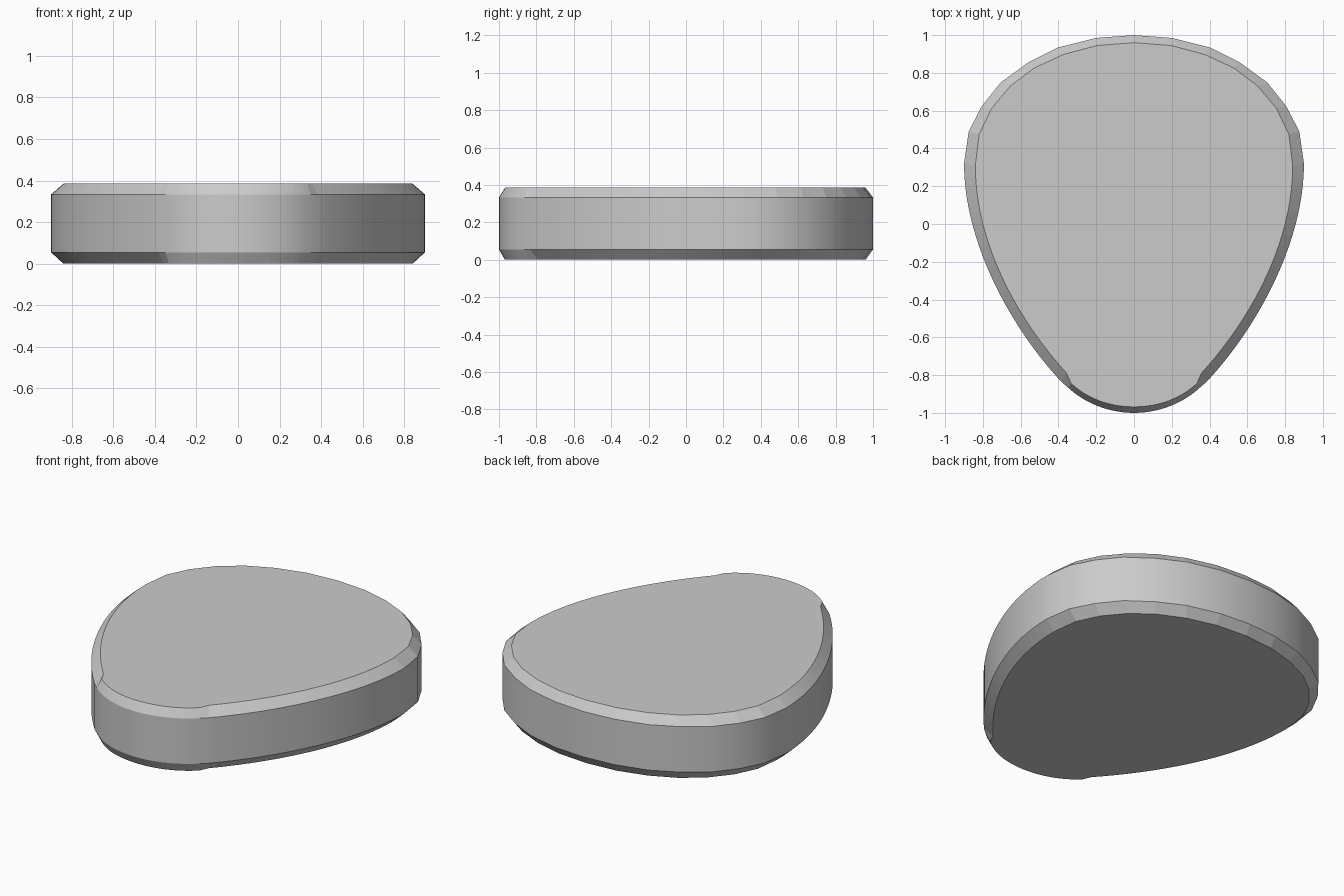
import bpy, bmesh, math

if "Cube" in bpy.data.objects:
    bpy.data.objects.remove(bpy.data.objects["Cube"])


def bezier(a, b, c, d, n):
    """Points along a cubic curve, without the start point."""
    pts = []
    for i in range(1, n + 1):
        t = i / n
        u = 1 - t
        pts.append(tuple(u**3 * a[k] + 3 * u * u * t * b[k] + 3 * u * t * t * c[k] + t**3 * d[k]
                         for k in (0, 1)))
    return pts


def outline(crown, side, corner, tip):
    """Right half from crown to tip, mirrored into a closed loop."""
    half = list(crown)
    half += bezier(crown[-1], *side, 20)
    half.append(corner)
    half += bezier(corner, *tip, 12)
    return half + [(-x, y) for x, y in half[-2:0:-1]]


# Wide outline of the wall, and the inset outline of the flat faces
outer = outline(
    [(0, 1), (0.2, 0.985), (0.4, 0.935), (0.56, 0.855), (0.705, 0.75),
     (0.805, 0.625), (0.875, 0.49), (0.9, 0.32)],
    [(0.9, -0.09), (0.66, -0.54), (0.385, -0.835)],
    (0.35, -0.865), [(0.26, -0.95), (0.13, -1), (0, -1)])
inner = outline(
    [(0, 0.96), (0.195, 0.945), (0.375, 0.897), (0.53, 0.825), (0.655, 0.73),
     (0.755, 0.61), (0.82, 0.475), (0.84, 0.31)],
    [(0.84, -0.1), (0.62, -0.5), (0.357, -0.79)],
    (0.332, -0.845), [(0.245, -0.925), (0.13, -0.968), (0, -0.968)])

# Chamfered slab: four stacked loops
bm = bmesh.new()
loops = [[bm.verts.new((x, y, z)) for x, y in shape]
         for shape, z in ((inner, 0), (outer, 0.055), (outer, 0.333), (inner, 0.385))]
bm.faces.new(loops[0])
bm.faces.new(loops[-1])
n = len(outer)
wall = []
for level in range(3):
    low, high = loops[level], loops[level + 1]
    for i in range(n):
        j = (i + 1) % n
        face = bm.faces.new((low[i], low[j], high[j], high[i]))
        if level == 1:
            wall.append(face)
bmesh.ops.recalc_face_normals(bm, faces=bm.faces)

# Smooth wall, flat chamfers and faces
for face in wall:
    face.smooth = True
for edge in bm.edges:
    if edge.calc_face_angle(0) > math.radians(25):
        edge.smooth = False

mesh = bpy.data.meshes.new("rounded_slab")
bm.to_mesh(mesh)
bm.free()
slab = bpy.data.objects.new("rounded_slab", mesh)
bpy.context.collection.objects.link(slab)
